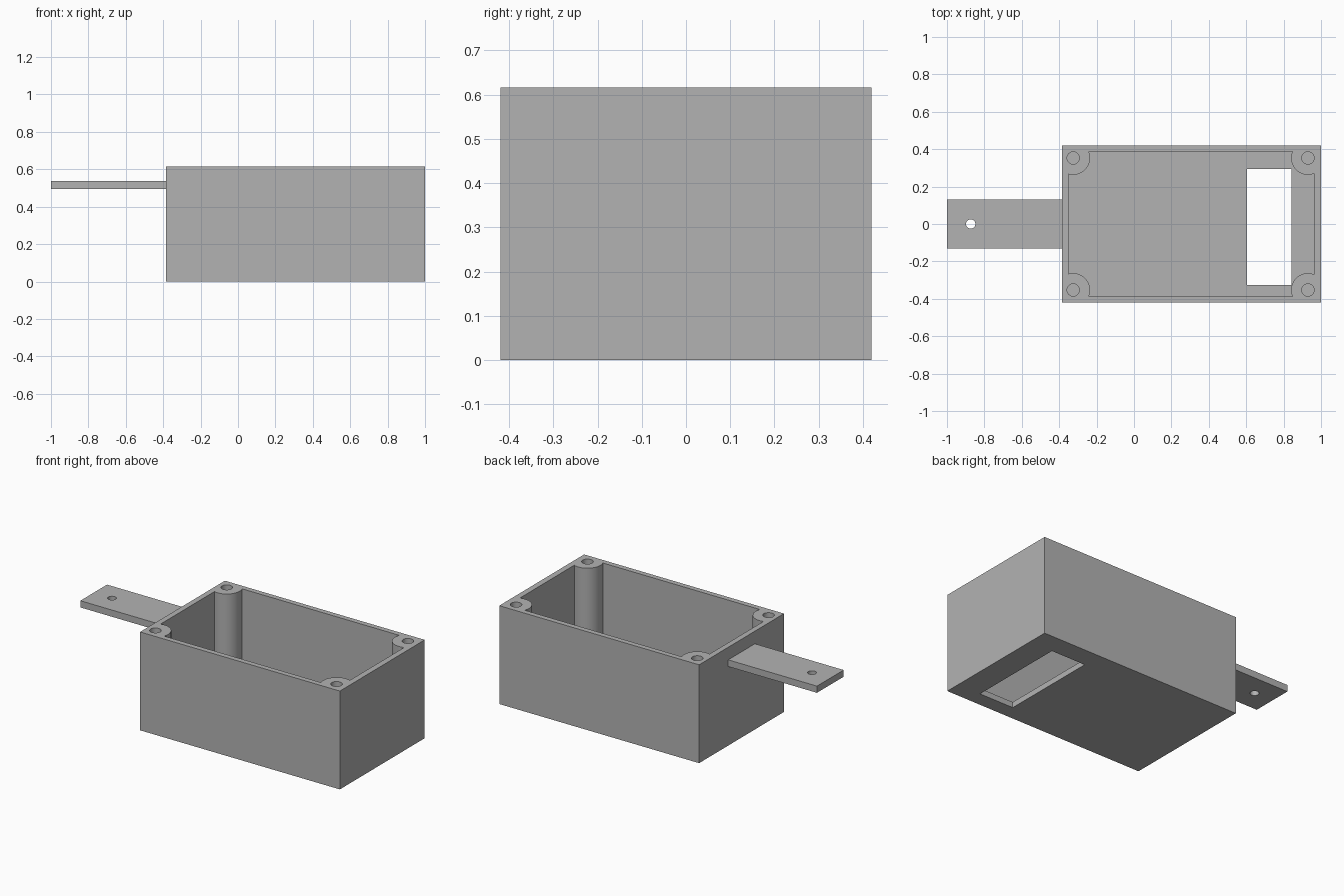
import bpy

cube = bpy.data.objects.get("Cube")
if cube:
    bpy.data.objects.remove(cube, do_unlink=True)

# Single plastic colour
grey = bpy.data.materials.new("grey plastic")
grey.use_nodes = True
colour = (0.45, 0.45, 0.45, 1)
grey.diffuse_color = colour
grey.node_tree.nodes["Principled BSDF"].inputs["Base Color"].default_value = colour


def finish(name):
    ob = bpy.context.object
    ob.name = name
    ob.data.materials.append(grey)
    return ob


def box(name, x, y, z):
    """Box from (min, max) ranges on each axis."""
    ranges = (x, y, z)
    bpy.ops.mesh.primitive_cube_add(size=1, location=[(a + b) / 2 for a, b in ranges])
    bpy.context.object.scale = [b - a for a, b in ranges]
    bpy.ops.object.transform_apply(location=True, rotation=False, scale=True)
    return finish(name)


def cylinder(name, x, y, z, radius):
    bpy.ops.mesh.primitive_cylinder_add(vertices=48, radius=radius, depth=z[1] - z[0],
                                        location=(x, y, sum(z) / 2))
    return finish(name)


def cut(target, cutter):
    """Subtract the cutter from the target, then discard it."""
    cutter.hide_render = True
    mod = target.modifiers.new("cut", 'BOOLEAN')
    mod.operation = 'DIFFERENCE'
    mod.solver = 'EXACT'
    mod.object = cutter
    bpy.context.view_layer.objects.active = target
    bpy.ops.object.modifier_apply(modifier=mod.name)
    bpy.data.objects.remove(cutter, do_unlink=True)


HEIGHT = 0.616
FLOOR = 0.035
corners = [(x, y) for x in (-0.325, 0.93) for y in (-0.353, 0.353)]

# Enclosure: the cavity leaves rounded screw posts in its corners
case = box("enclosure", (-0.385, 1), (-0.42, 0.42), (0, HEIGHT))
cavity = box("cavity_cutter", (-0.35, 0.963), (-0.387, 0.387), (FLOOR, 0.7))
for x, y in corners:
    cut(cavity, cylinder("post_cutter", x, y, (-0.1, 0.8), 0.09))
cut(case, cavity)

# Blind screw holes in the posts
for x, y in corners:
    cut(case, cylinder("screw_cutter", x, y, (HEIGHT - 0.25, 0.7), 0.033))

# Rectangular window through the floor
cut(case, box("window_cutter", (0.604, 0.841), (-0.327, 0.294), (-0.1, 0.1)))

# Mounting tab with its screw hole
tab = box("mounting_tab", (-1, -0.37), (-0.132, 0.132), (0.495, 0.537))
cut(tab, cylinder("tab_hole_cutter", -0.873, 0, (0.4, 0.6), 0.025))

# Smooth round walls, crisp edges
for ob in (case, tab):
    bpy.ops.object.select_all(action='DESELECT')
    ob.select_set(True)
    bpy.context.view_layer.objects.active = ob
    bpy.ops.object.shade_smooth_by_angle(angle=0.4)
